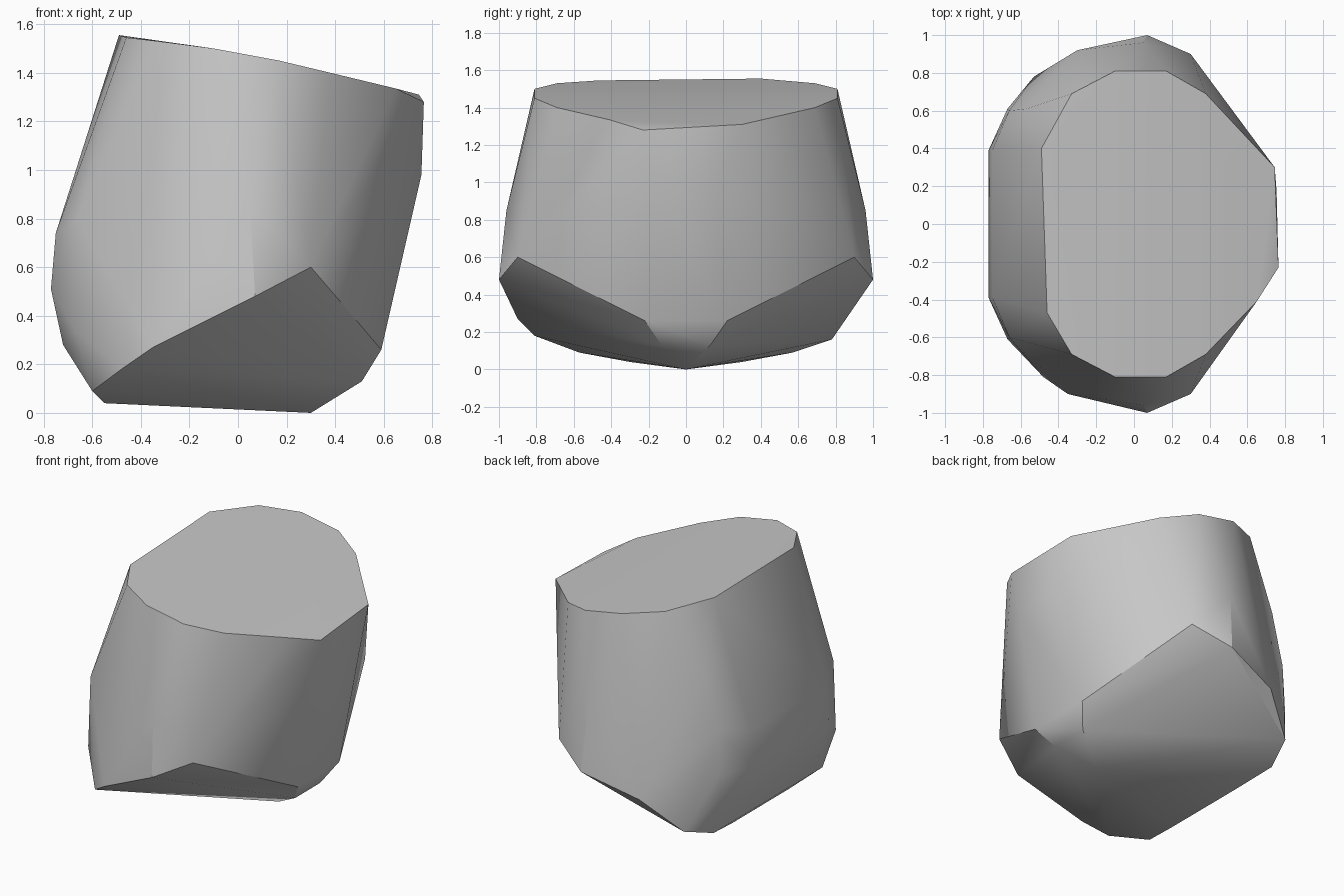
import bpy, bmesh, math

cube = bpy.data.objects.get("Cube")
if cube:
    bpy.data.objects.remove(cube, do_unlink=True)

# Stone colour
stone = bpy.data.materials.new("stone_grey")
stone.use_nodes = True
grey = (0.57, 0.57, 0.57, 1)
stone.diffuse_color = grey
stone.node_tree.nodes["Principled BSDF"].inputs["Base Color"].default_value = grey

# Corners that occur on both the front and the back (x, y, z)
mirrored = [
    # sloping top rim
    (-0.33, 0.69, 1.53), (-0.10, 0.81, 1.50), (0.17, 0.81, 1.45), (0.38, 0.69, 1.40),
    # bulging sides
    (0.05, 0.96, 0.85), (0.07, 1.00, 0.48), (0.30, 0.90, 0.60), (0.755, 0.17, 0.98),
    (-0.75, 0.39, 0.74), (-0.77, 0.39, 0.51), (-0.72, 0.36, 0.28),
    (-0.66, 0.60, 0.80), (-0.67, 0.61, 0.34),
    # tapering underside
    (0.59, 0.22, 0.26), (0.51, 0.13, 0.13), (-0.60, 0.57, 0.09), (-0.55, 0.30, 0.04),
]
# Corners that differ from front to back, and the lowest tip
single = [
    (-0.49, 0.40, 1.555), (-0.46, -0.47, 1.545), (0.765, -0.23, 1.28),
    (0.745, 0.30, 1.31), (0.65, -0.41, 1.335),
    (-0.57, 0.61, 1.13), (-0.67, 0.61, 0.50),
    (-0.30, 0.92, 0.365), (-0.53, 0.78, 0.16),
    (-0.35, -0.90, 0.27), (-0.48, -0.81, 0.18), (0.30, 0, 0),
]

# Boulder: tight convex skin around the corners
bm = bmesh.new()
for x, y, z in mirrored:
    bm.verts.new((x, y, z))
    bm.verts.new((x, -y, z))
for corner in single:
    bm.verts.new(corner)
bmesh.ops.convex_hull(bm, input=bm.verts[:])
bmesh.ops.delete(bm, geom=[v for v in bm.verts if not v.link_faces], context="VERTS")
bmesh.ops.recalc_face_normals(bm, faces=bm.faces[:])

mesh = bpy.data.meshes.new("boulder")
bm.to_mesh(mesh)
bm.free()
mesh.materials.append(stone)
boulder = bpy.data.objects.new("boulder", mesh)
bpy.context.collection.objects.link(boulder)

# Soft shading with crisp rim and lower ridge
bpy.ops.object.select_all(action="DESELECT")
boulder.select_set(True)
bpy.context.view_layer.objects.active = boulder
bpy.ops.object.shade_smooth_by_angle(angle=math.radians(30))
